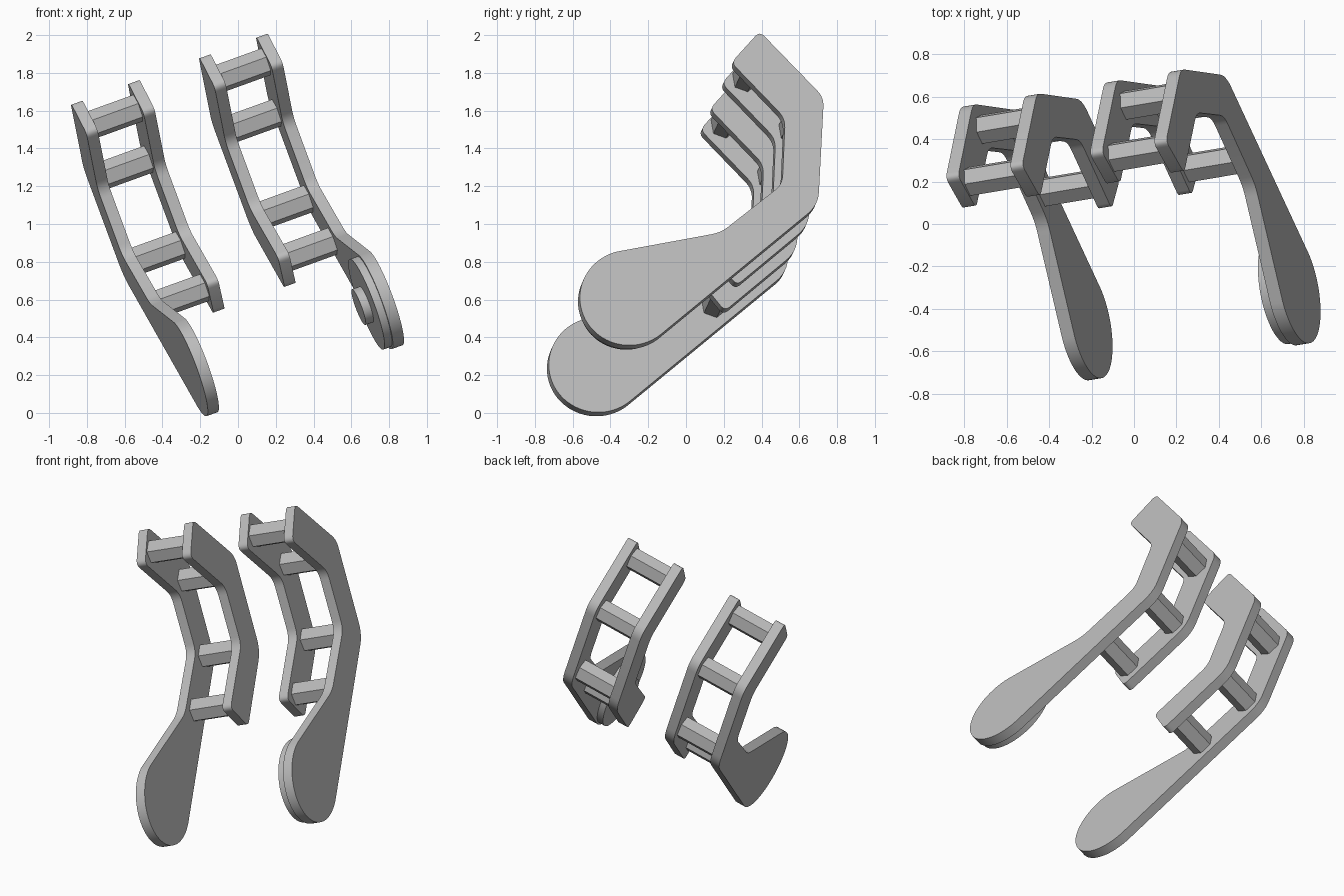
import bpy, bmesh, math
from mathutils import Vector

cube = bpy.data.objects.get("Cube")
if cube:
    bpy.data.objects.remove(cube)

grey = bpy.data.materials.new("plain grey")
grey.use_nodes = True
COLOUR = (0.5, 0.5, 0.5, 1)
grey.diffuse_color = COLOUR
grey.node_tree.nodes["Principled BSDF"].inputs["Base Color"].default_value = COLOUR

# All parts are prisms on one tilted plane: x = BASE - SY*y - SZ*z
BASE, SY, SZ = 0.948, 0.168, 0.362
NORMAL = Vector((1, SY, SZ)).normalized()
THICK = 0.063


def prism(name, outline, start, end):
    """Extrude a (y, z) outline along the plane normal between two depths."""
    bm = bmesh.new()
    rings = []
    for depth in (start, end):
        rings.append([bm.verts.new(Vector((BASE - SY * y - SZ * z, y, z)) - NORMAL * depth)
                      for y, z in outline])
    a, b = rings
    bm.faces.new(a)
    bm.faces.new(b[::-1])
    for i in range(len(a)):
        j = (i + 1) % len(a)
        bm.faces.new((a[j], a[i], b[i], b[j]))
    bmesh.ops.recalc_face_normals(bm, faces=bm.faces)
    mesh = bpy.data.meshes.new(name)
    bm.to_mesh(mesh)
    bm.free()
    mesh.materials.append(grey)
    obj = bpy.data.objects.new(name, mesh)
    bpy.context.collection.objects.link(obj)
    bpy.ops.object.select_all(action='DESELECT')
    obj.select_set(True)
    bpy.context.view_layer.objects.active = obj
    bpy.ops.object.shade_smooth_by_angle(angle=math.radians(30))
    return obj


def arc(cy, cz, ry, rz, first, last, steps):
    pts = []
    for i in range(steps + 1):
        t = math.radians(first + (last - first) * i / steps)
        pts.append((cy + ry * math.cos(t), cz + rz * math.sin(t)))
    return pts


def rounded(corners, steps=6):
    """Round each (y, z, cut) corner; cut 0 leaves the point as it is."""
    pts = []
    for i, (y, z, cut) in enumerate(corners):
        p = Vector((y, z))
        if cut == 0:
            pts.append((y, z))
            continue
        before = Vector(corners[i - 1][:2])
        after = Vector(corners[(i + 1) % len(corners)][:2])
        a = p + (before - p).normalized() * cut
        b = p + (after - p).normalized() * cut
        for k in range(steps + 1):
            t = k / steps
            q = a * (1 - t) ** 2 + p * 2 * t * (1 - t) + b * t * t
            pts.append((q.x, q.y))
    return pts


# Shared bent strip, from the inner elbow round the tip to the outer elbow
strip = [(0.51, 1.21, 0.05), (0.525, 1.56, 0.05), (0.24, 1.855, 0.035),
         (0.39, 2.02, 0.035), (0.73, 1.67, 0.05), (0.70, 1.10, 0.07)]
short_plate = rounded(strip + [(0.32, 0.785, 0.035), (0.185, 0.95, 0.035)])
paddle = [(y, z, 0) for y, z in arc(-0.30, 0.61, 0.262, 0.252, 308, 105, 40)]
handle_plate = rounded(strip + paddle + [(0.185, 0.955, 0.05)])

# Two ladder-like brackets, each with one handled plate and one short plate
POSTS = [(0.365, 1.88), (0.61, 1.61), (0.59, 1.155), (0.315, 0.93)]
for side, outer, inner, profiles in (
        ("left", 0, 0.325, (handle_plate, short_plate)),
        ("right", 0.73, 1.055, (short_plate, handle_plate))):
    prism(side + "_outer_plate", profiles[0], outer, outer + THICK)
    prism(side + "_inner_plate", profiles[1], inner, inner + THICK)
    for n, (y, z) in enumerate(POSTS, 1):
        hexagon = arc(y, z, 0.072, 0.072, 40, 340, 5)
        prism(f"{side}_spacer_{n}", hexagon, outer + THICK, inner)

# Disc and boss on the inside of the left handle
prism("handle_disc", arc(-0.30, 0.61, 0.25, 0.24, 0, 354, 59), THICK, 0.105)
prism("handle_boss", arc(-0.30, 0.61, 0.1, 0.095, 0, 350, 35), 0.105, 0.15)
